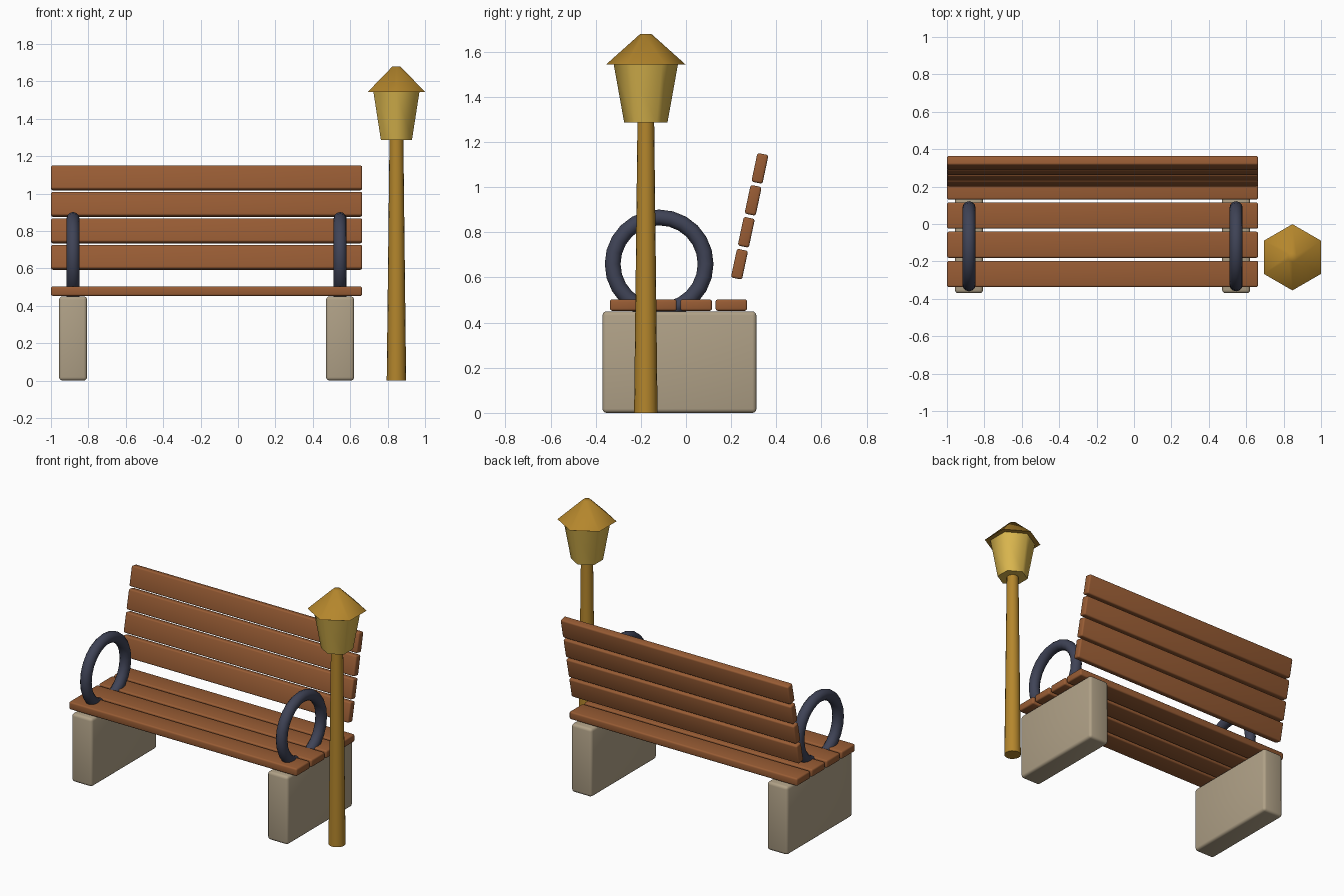
import bpy, math

if "Cube" in bpy.data.objects:
    bpy.data.objects.remove(bpy.data.objects["Cube"])


def srgb(r, g, b):
    f = lambda c: (c / 255 / 12.92) if c <= 10 else ((c / 255 + 0.055) / 1.055) ** 2.4
    return (f(r), f(g), f(b), 1)


def material(name, *rgb):
    m = bpy.data.materials.new(name)
    m.diffuse_color = srgb(*rgb)
    m.use_nodes = True
    m.node_tree.nodes["Principled BSDF"].inputs["Base Color"].default_value = m.diffuse_color
    return m


wood = material("brown_wood", 152, 92, 52)
stone = material("beige_stone", 176, 161, 135)
iron = material("dark_blue_iron", 63, 67, 86)
brass = material("dark_gold", 180, 134, 44)
glass = material("yellow_glass", 218, 182, 78)


def finish(name, mat, angle=35):
    ob = bpy.context.object
    ob.name = name
    ob.data.materials.append(mat)
    bpy.ops.object.shade_smooth_by_angle(angle=math.radians(angle))
    return ob


def block(name, mat, loc, size, bevel, tilt=0):
    bpy.ops.mesh.primitive_cube_add(size=1, location=loc)
    ob = bpy.context.object
    ob.scale = size
    bpy.ops.object.transform_apply(location=False, rotation=False, scale=True)
    ob.rotation_euler.x = tilt
    mod = ob.modifiers.new("rounded_edges", "BEVEL")
    mod.width, mod.segments = bevel, 3
    bpy.ops.object.modifier_apply(modifier=mod.name)
    return finish(name, mat)


def taper(name, mat, sides, r1, r2, z1, z2, angle):
    bpy.ops.mesh.primitive_cone_add(vertices=sides, radius1=r1, radius2=r2, depth=z2 - z1,
                                    location=(0.847, -0.178, (z1 + z2) / 2))
    return finish(name, mat, angle)


CX, LENGTH = -0.168, 1.663

# seat slats
for i in range(4):
    block(f"seat_slat_{i + 1}", wood, (CX, -0.267 + 0.156 * i, 0.4775), (LENGTH, 0.14, 0.05), 0.01)

# leaning backrest slats
lean = math.radians(12)
for i in range(4):
    block(f"back_slat_{i + 1}", wood, (CX, 0.237 + 0.0302 * i, 0.659 + 0.1415 * i),
          (LENGTH, 0.05, 0.13), 0.01, -lean)

# stone legs and ring armrests on both ends
for side, s in (("left", -1), ("right", 1)):
    x = CX + s * 0.714
    block(f"{side}_leg", stone, (x, -0.029, 0.225), (0.15, 0.682, 0.45), 0.018)
    bpy.ops.mesh.primitive_torus_add(major_segments=24, minor_segments=12, major_radius=0.206,
                                     minor_radius=0.035, location=(x, -0.119, 0.66),
                                     rotation=(0, math.pi / 2, 0))
    finish(f"{side}_ring_armrest", iron, 60)

# street lamp: tapered post, hexagonal lantern and roof
taper("lamp_post", brass, 16, 0.052, 0.037, 0, 1.295, 35)
taper("lamp_lantern", glass, 6, 0.096, 0.142, 1.287, 1.543, 65)
taper("lamp_roof", brass, 6, 0.177, 0.026, 1.543, 1.678, 65)
